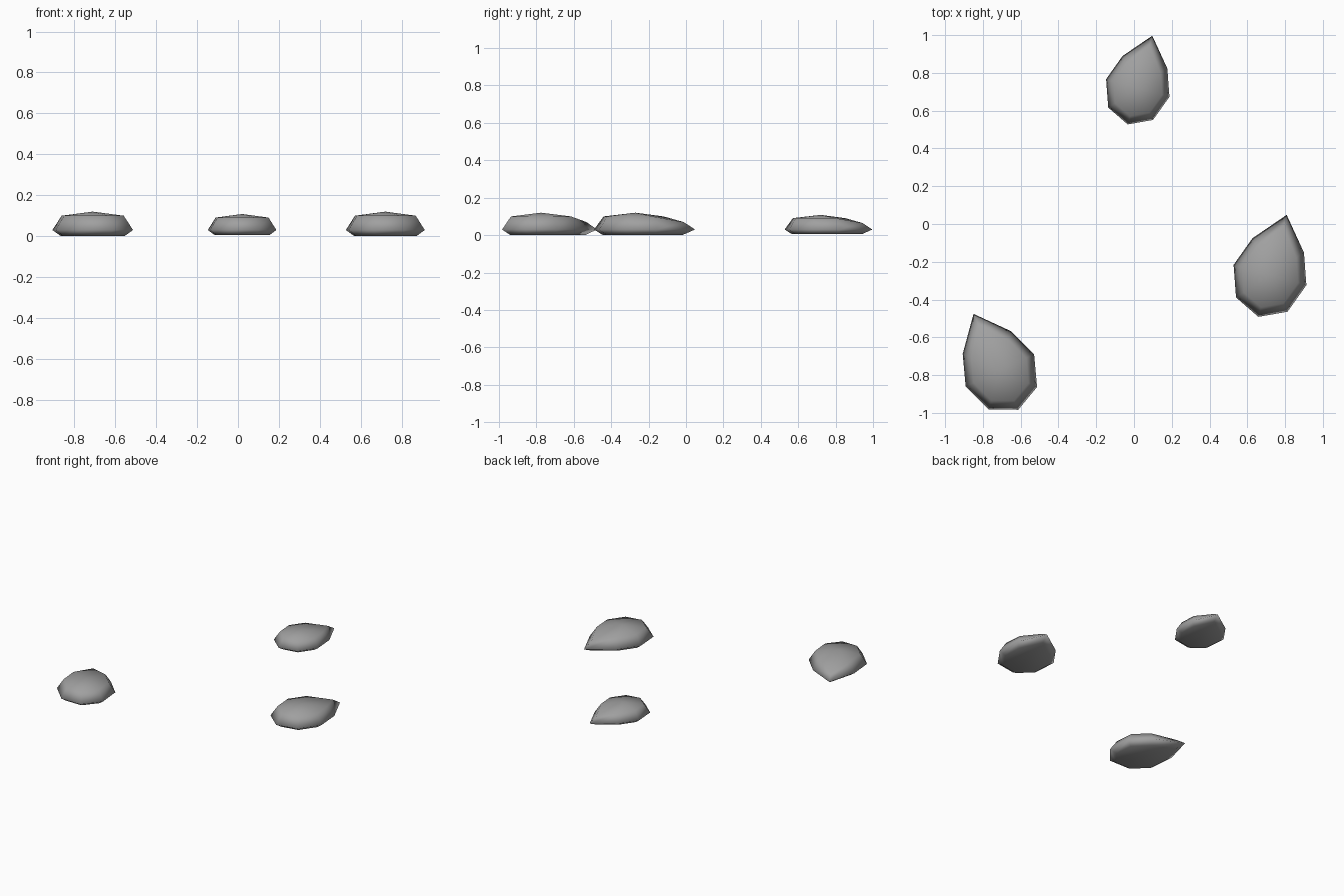
import bpy
import bmesh
from math import cos, sin, radians, tau
from mathutils import Matrix

cube = bpy.data.objects.get("Cube")
if cube:
    bpy.data.objects.remove(cube, do_unlink=True)

# Stone material
stone_grey = bpy.data.materials.new("stone_grey")
stone_grey.use_nodes = True
colour = (0.35, 0.35, 0.35, 1)
stone_grey.diffuse_color = colour
stone_grey.node_tree.nodes["Principled BSDF"].inputs["Base Color"].default_value = colour

SIDES = 8
WIDTH, LENGTH = 0.2, 0.23
# Rings from bottom to top: size, height, extra reach of the tip, drop of the tip
RINGS = [(0.8, -0.028, 0.08, 0), (1, 0, 0.1, 0), (0.77, 0.07, 0.09, 0.03)]
APEX = 0.09


def add_stone(name, x, y, turn, scale):
    """Flat-bottomed, eight-sided pebble with one corner pulled out to a point."""
    bm = bmesh.new()
    rings = []
    for size, height, reach, drop in RINGS:
        ring = []
        for i in range(SIDES):
            a = tau * i / SIDES
            tip = i == 0
            ring.append(bm.verts.new((-sin(a) * WIDTH * size,
                                      cos(a) * LENGTH * size + reach * tip,
                                      height - drop * tip)))
        rings.append(ring)
    apex = bm.verts.new((0, 0, APEX))

    # Underside, flanks and crown
    bm.faces.new(reversed(rings[0]))
    for i in range(SIDES):
        j = (i + 1) % SIDES
        for low, high in zip(rings, rings[1:]):
            bm.faces.new((low[i], low[j], high[j], high[i]))
        bm.faces.new((rings[-1][i], rings[-1][j], apex))
    for face in bm.faces:
        face.smooth = True

    bm.transform(Matrix.Translation((x, y, 0.03))
                 @ Matrix.Rotation(radians(turn), 4, "Z")
                 @ Matrix.Scale(scale, 4))
    mesh = bpy.data.meshes.new(name)
    bm.to_mesh(mesh)
    bm.free()
    mesh.materials.append(stone_grey)
    obj = bpy.data.objects.new(name, mesh)
    bpy.context.collection.objects.link(obj)


add_stone("right_stone", -0.71, -0.775, 25, 1)
add_stone("left_stone", 0.72, -0.27, -15.5, 1)
add_stone("back_stone", 0.02, 0.72, -15.5, 0.87)
